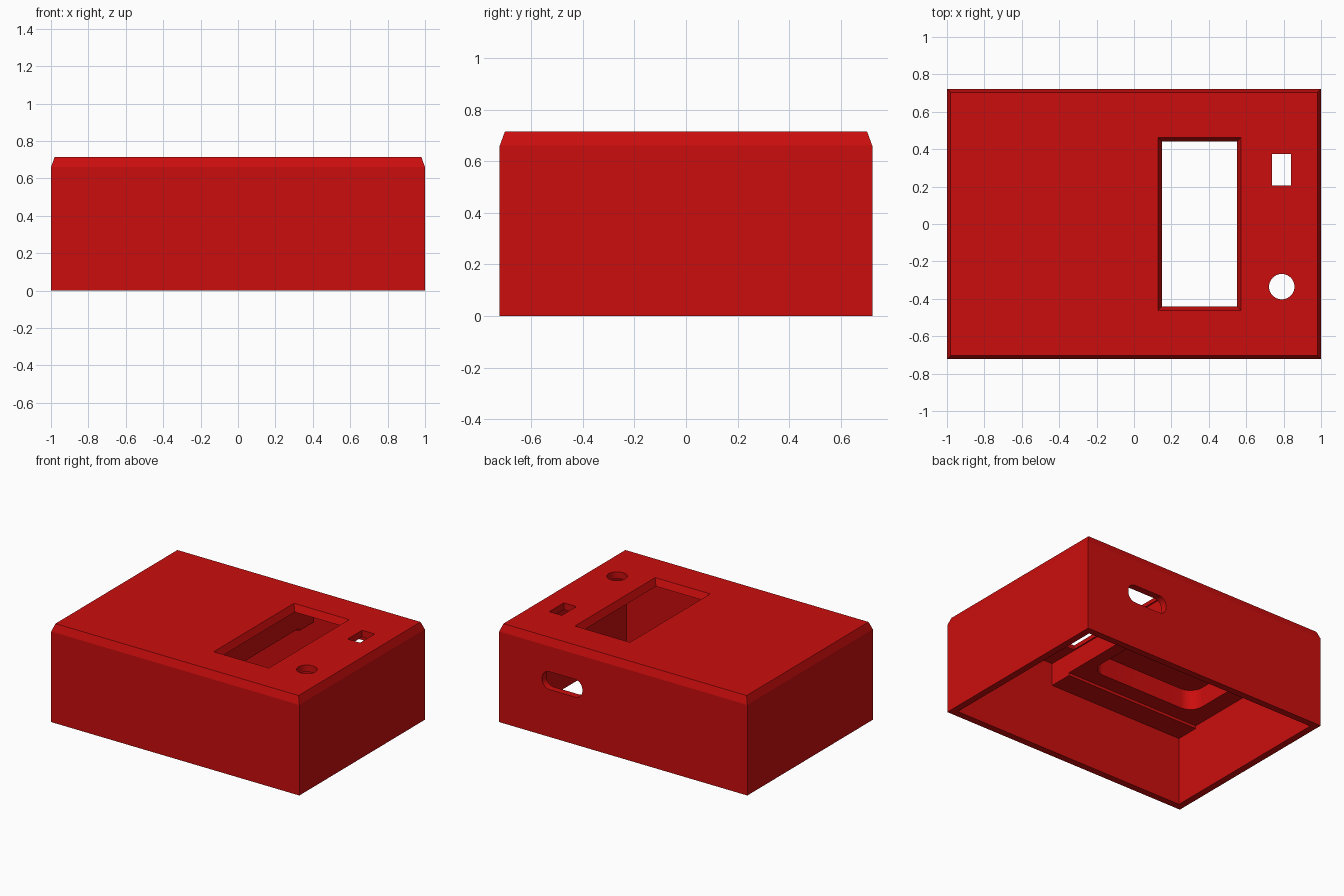
import bpy, bmesh, math
from mathutils import Matrix

if "Cube" in bpy.data.objects:
    bpy.data.objects.remove(bpy.data.objects["Cube"])

red = bpy.data.materials.new("case_red")
red.diffuse_color = (0.60, 0.004, 0.004, 1)
red.use_nodes = True
red.node_tree.nodes["Principled BSDF"].inputs["Base Color"].default_value = red.diffuse_color


def rounded(x0, x1, y0, y1, r=0.0, n=10):
    """Counter-clockwise rectangle outline with optional rounded corners."""
    if r == 0:
        return [(x0, y0), (x1, y0), (x1, y1), (x0, y1)]
    pts = []
    corners = [(x1 - r, y1 - r), (x0 + r, y1 - r), (x0 + r, y0 + r), (x1 - r, y0 + r)]
    for q, (cx, cy) in enumerate(corners):
        for i in range(n + 1):
            a = math.pi / 2 * (q + i / n)
            pts.append((cx + r * math.cos(a), cy + r * math.sin(a)))
    return pts


def loft(name, layers, matrix=None):
    """Closed solid through stacked (outline, z) layers."""
    bm = bmesh.new()
    rings = [[bm.verts.new((x, y, z)) for x, y in o] for o, z in layers]
    for a, b in zip(rings, rings[1:]):
        for i in range(len(a)):
            j = (i + 1) % len(a)
            bm.faces.new((a[i], a[j], b[j], b[i]))
    bm.faces.new(rings[0][::-1])
    bm.faces.new(rings[-1])
    if matrix:
        bm.transform(matrix)
    bmesh.ops.recalc_face_normals(bm, faces=bm.faces)
    me = bpy.data.meshes.new(name)
    bm.to_mesh(me)
    bm.free()
    me.materials.append(red)
    ob = bpy.data.objects.new(name, me)
    bpy.context.collection.objects.link(ob)
    return ob


def cut(target, name, layers, matrix=None):
    """Subtract a lofted solid and discard the cutter."""
    cutter = loft(name, layers, matrix)
    mod = target.modifiers.new(name, 'BOOLEAN')
    mod.operation = 'DIFFERENCE'
    mod.solver = 'EXACT'
    mod.object = cutter
    bpy.context.view_layer.objects.active = target
    bpy.ops.object.modifier_apply(modifier=name)
    bpy.data.objects.remove(cutter, do_unlink=True)


X, Y, H, T = 1.0, 0.722, 0.715, 0.05
CEIL, SLAB = 0.665, 0.50

# Outer shell with a steep chamfer around the top
wall = rounded(-X, X, -Y, Y)
case = loft("enclosure_case", [(wall, 0), (wall, 0.66),
                               (rounded(-X + .02, X - .02, -Y + .02, Y - .02), H)])

# Open-bottomed cavity, taller on the display side
cut(case, "main_cavity", [(rounded(-X + T, X - T, -Y + T, Y - T), -0.1),
                          (rounded(-X + T, X - T, -Y + T, Y - T), SLAB)])
cut(case, "display_cavity", [(rounded(.14, X - T, -Y + T, Y - T), 0.3),
                             (rounded(.14, X - T, -Y + T, Y - T), CEIL)])

# Shallow channel and rounded pocket in the thick part of the lid
channel = rounded(-X + T, 0.2, -0.5, 0.5)
cut(case, "channel", [(channel, 0.4), (channel, SLAB + .02)])
pocket = rounded(-0.82, 0.05, -0.38, 0.38, 0.1)
cut(case, "pocket", [(pocket, 0.4), (pocket, CEIL)])

# Bevelled display window
cut(case, "window", [(rounded(.15, .55, -.44, .44), CEIL - .01),
                     (rounded(.15, .55, -.44, .44), CEIL),
                     (rounded(.128, .572, -.462, .462), H),
                     (rounded(.128, .572, -.462, .462), H + .05)])

# Switch opening and round button hole
switch = rounded(.738, .84, .207, .375)
cut(case, "switch_hole", [(switch, 0.6), (switch, 0.8)])
button = [(.79 + .068 * math.cos(i * math.tau / 40), -.335 + .068 * math.sin(i * math.tau / 40))
          for i in range(40)]
cut(case, "button_hole", [(button, 0.6), (button, 0.8)])

# Rounded cable slot through the back wall
slot = rounded(.33, .655, -.065, .065, 0.06)
cut(case, "cable_slot", [(slot, -0.1), (slot, 0.1)],
    Matrix.Translation((0, Y - .02, 0.41)) @ Matrix.Rotation(math.pi / 2, 4, 'X'))

# Smooth only the curved corners
bpy.ops.object.select_all(action='DESELECT')
case.select_set(True)
bpy.context.view_layer.objects.active = case
bpy.ops.object.shade_smooth_by_angle(angle=math.radians(15))
